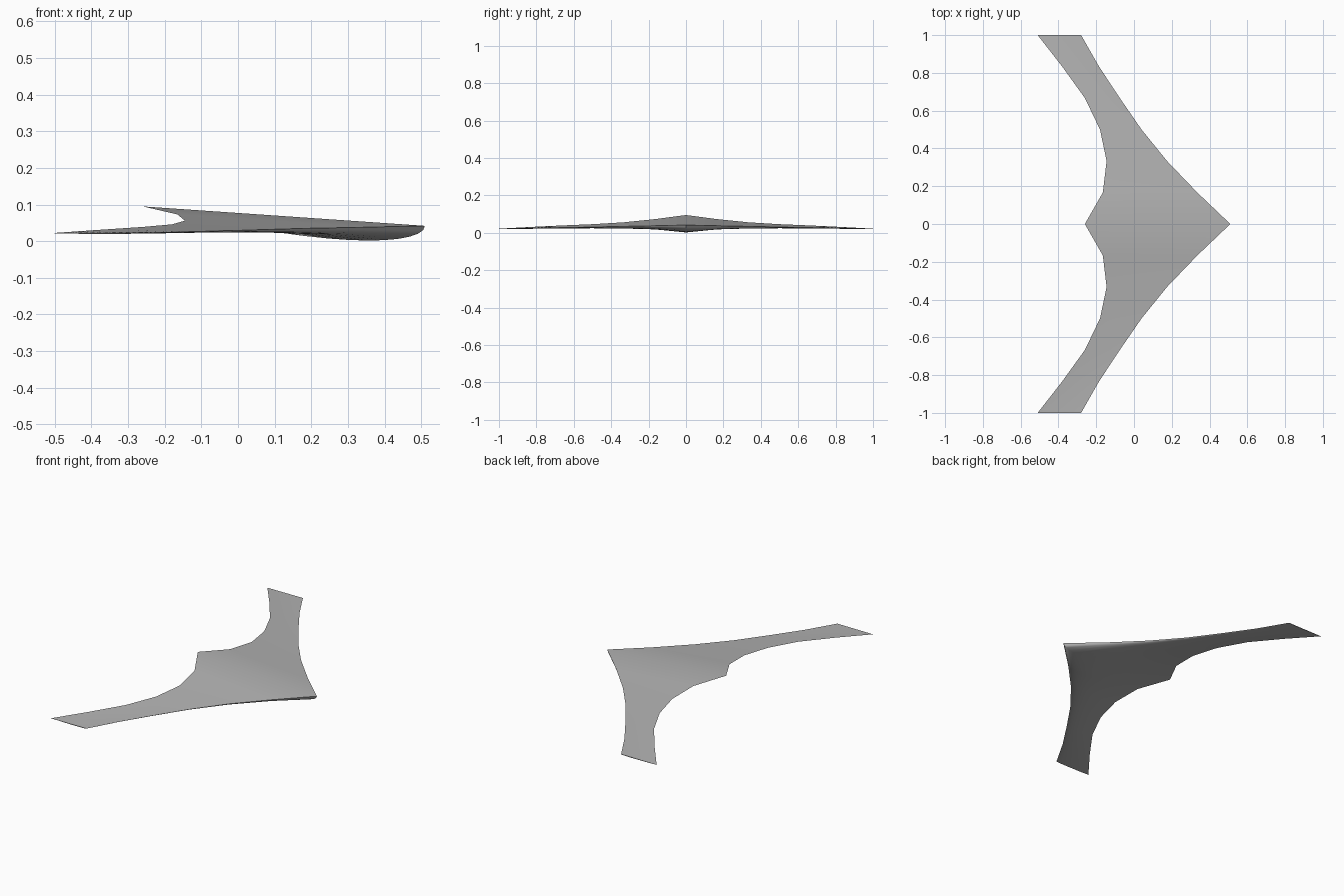
import bpy, bmesh, math

cube = bpy.data.objects.get("Cube")
if cube:
    bpy.data.objects.remove(cube)

# Plain grey skin
grey = bpy.data.materials.new("light_grey")
grey.use_nodes = True
colour = (0.45, 0.45, 0.45, 1)
grey.diffuse_color = colour
grey.node_tree.nodes["Principled BSDF"].inputs["Base Color"].default_value = colour

# Stations from root to tip: leading x, leading z, trailing x, trailing z, thickness
STATIONS = [
    (0.51, 0.042, -0.26, 0.095, 0.053),
    (0.335, 0.038, -0.165, 0.073, 0.028),
    (0.175, 0.035, -0.145, 0.056, 0.017),
    (0.04, 0.031, -0.18, 0.046, 0.010),
    (-0.075, 0.028, -0.26, 0.039, 0.007),
    (-0.185, 0.025, -0.38, 0.031, 0.005),
    (-0.28, 0.023, -0.51, 0.022, 0.003),
]
STEPS = 20


def depth(t):
    """Airfoil depth below the flat top, as a share of the greatest depth."""
    return max(0, 2.969 * math.sqrt(t) - 1.26 * t - 3.516 * t**2
               + 2.843 * t**3 - 1.036 * t**4)


def section(bm, y, station):
    """Closed ring: flat top from nose to tail, curved belly back to nose."""
    lx, lz, tx, tz, thick = station
    ts = [(1 - math.cos(math.pi * i / STEPS)) / 2 for i in range(STEPS + 1)]
    path = [(t, 0) for t in ts] + [(t, depth(t) * thick) for t in ts[-2:0:-1]]
    return [bm.verts.new((lx + (tx - lx) * t, y, lz + (tz - lz) * t - d))
            for t, d in path]


# Swept wing lofted from tip to tip
bm = bmesh.new()
last = len(STATIONS) - 1
rings = [section(bm, i / last, STATIONS[abs(i)]) for i in range(-last, last + 1)]
for a, b in zip(rings, rings[1:]):
    for j in range(len(a)):
        k = (j + 1) % len(a)
        bm.faces.new((a[j], a[k], b[k], b[j]))

# Flat wing tips
bm.faces.new(rings[0])
bm.faces.new(rings[-1])
bmesh.ops.recalc_face_normals(bm, faces=bm.faces)

mesh = bpy.data.meshes.new("flying_wing")
bm.to_mesh(mesh)
bm.free()
mesh.materials.append(grey)
wing = bpy.data.objects.new("flying_wing", mesh)
bpy.context.collection.objects.link(wing)
bpy.context.view_layer.objects.active = wing
wing.select_set(True)
bpy.ops.object.shade_smooth_by_angle(angle=math.radians(40))
